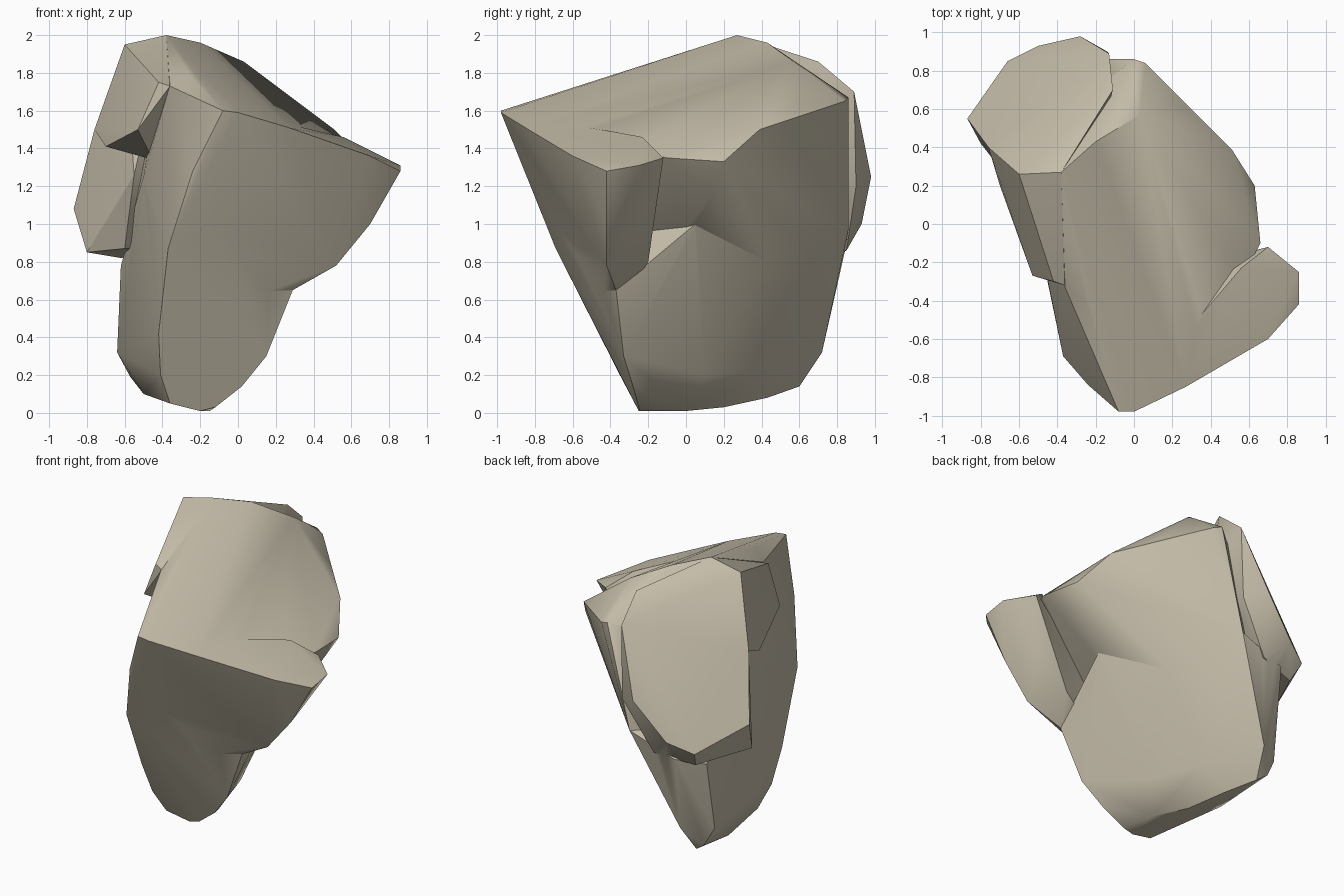
import bpy, bmesh
from math import radians

if "Cube" in bpy.data.objects:
    bpy.data.objects.remove(bpy.data.objects["Cube"], do_unlink=True)

stone = bpy.data.materials.new("warm_grey_stone")
stone.use_nodes = True
tint = (.56, .51, .40, 1)
stone.diffuse_color = tint
stone.node_tree.nodes["Principled BSDF"].inputs["Base Color"].default_value = tint
stone.node_tree.nodes["Principled BSDF"].inputs["Roughness"].default_value = .9


def chunk(name, corners):
    """Make a faceted stone chunk as the convex hull of its corner points."""
    bm = bmesh.new()
    for corner in corners:
        bm.verts.new(corner)
    hull = bmesh.ops.convex_hull(bm, input=bm.verts[:])
    spare = [v for v in hull["geom_interior"] if isinstance(v, bmesh.types.BMVert)]
    bmesh.ops.delete(bm, geom=spare, context="VERTS")
    bmesh.ops.dissolve_limit(bm, angle_limit=radians(1), verts=bm.verts[:], edges=bm.edges[:])
    bmesh.ops.recalc_face_normals(bm, faces=bm.faces[:])
    mesh = bpy.data.meshes.new(name)
    bm.to_mesh(mesh)
    bm.free()
    mesh.materials.append(stone)
    obj = bpy.data.objects.new(name, mesh)
    bpy.context.collection.objects.link(obj)
    return obj


# Edges shared by several chunks
front_lip = [(-.08, -.98, 1.6), (0, -.98, 1.59), (.27, -.85, 1.51)]
ridge = [(-.24, -.84, 1.28), (-.37, -.69, .87), (-.42, -.45, .42)]
armpit = [(.29, -.37, .65)]

# Cap: sloping top with the big broken facet leaning in under it
top_rim = [(-.25, -.4, 1.78), (-.36, -.33, 1.73), (-.38, .27, 2), (-.2, .43, 1.96),
           (.03, .57, 1.86), (.06, .84, 1.65), (0, .86, 1.67), (.28, .6, 1.6),
           (.51, .39, 1.5), (.63, .2, 1.33), (.66, -.1, 1.35)]
facet_foot = [(-.17, .86, .97), (-.06, .65, .83), (.09, .43, .8)]
facet_corner = [(.53, .14, 1.15)]
left_flank = [(-.5, -.05, 1.25), (-.6, .5, .9), (-.35, .6, 1.55)]
rock = chunk("rock", front_lip + ridge + top_rim + facet_foot + facet_corner + left_flank)

# Narrow keel flaring up to the facet, with a rounded underside and a blunt tail
keel_front = [(-.36, -.27, .05), (-.41, -.35, .2), (.15, -.33, .3), (.02, -.28, .14), (-.12, -.25, .03)]
keel_foot = [(-.2, -.25, .01), (-.15, 0, .01), (-.28, .2, .03), (-.38, .43, .08),
             (-.5, .6, .14), (-.57, .62, .19), (-.5, .25, .1)]
tail = [(-.64, .6, .32), (-.46, .72, .32), (-.46, .79, .7), (-.62, .66, .78), (-.5, .84, .85)]
keel_wall = [(-.05, .1, .2), (-.2, .4, .22), (.33, .05, 1),
             (-.5, -.05, 1.2), (-.2, .3, 1.2)]
keel = chunk("keel", ridge + armpit + keel_front + keel_foot + tail + keel_wall + facet_foot)

# Blunt nose drawn out from the side of the front face
nose = chunk("nose", front_lip + ridge + armpit
             + [(.86, -.25, 1.31), (.86, -.42, 1.28), (.7, -.6, 1.36), (.7, -.12, 1.35),
                (.56, -.23, 1.46), (.7, -.42, 1), (.52, -.42, .78), (.6, -.22, 1), (.38, -.2, .8),
                (0, -.3, 1)])

# Upper shoulder beside the top edge
shoulder = chunk("shoulder", [(-.6, .26, 1.95), (-.38, .27, 2), (-.42, -.3, 1.75), (-.36, -.32, 1.73),
                              (-.53, -.27, 1.5), (-.7, .2, 1.41), (-.76, .4, 1.5), (-.45, 0, 1.34),
                              (-.2, .3, 1.4)])

# Large slab swelling out of the back corner
slab = chunk("back_slab", [(-.6, .26, 1.95), (-.38, .27, 2), (-.11, .7, 1.86), (-.13, .89, 1.7),
                           (-.14, .9, 1.2), (-.28, .98, 1.25), (-.5, .93, 1), (-.66, .85, .93),
                           (-.87, .55, 1.08), (-.8, .42, .85), (-.62, .78, .82), (-.35, .85, .86),
                           (-.68, .28, 1.1), (-.6, .3, .87), (-.76, .4, 1.5), (-.2, .4, 1.2),
                           (-.55, .1, 1.26)])

# Merge the chunks into one solid
for part in (keel, nose, shoulder, slab):
    union = rock.modifiers.new("join_" + part.name, "BOOLEAN")
    union.operation = "UNION"
    union.solver = "EXACT"
    union.object = part
    bpy.context.view_layer.objects.active = rock
    bpy.ops.object.modifier_apply(modifier=union.name)
    bpy.data.objects.remove(part, do_unlink=True)

# Soften gentle facets, keep the broken edges crisp
for obj in bpy.context.selected_objects:
    obj.select_set(False)
rock.select_set(True)
bpy.context.view_layer.objects.active = rock
bpy.ops.object.shade_smooth_by_angle(angle=radians(32))
